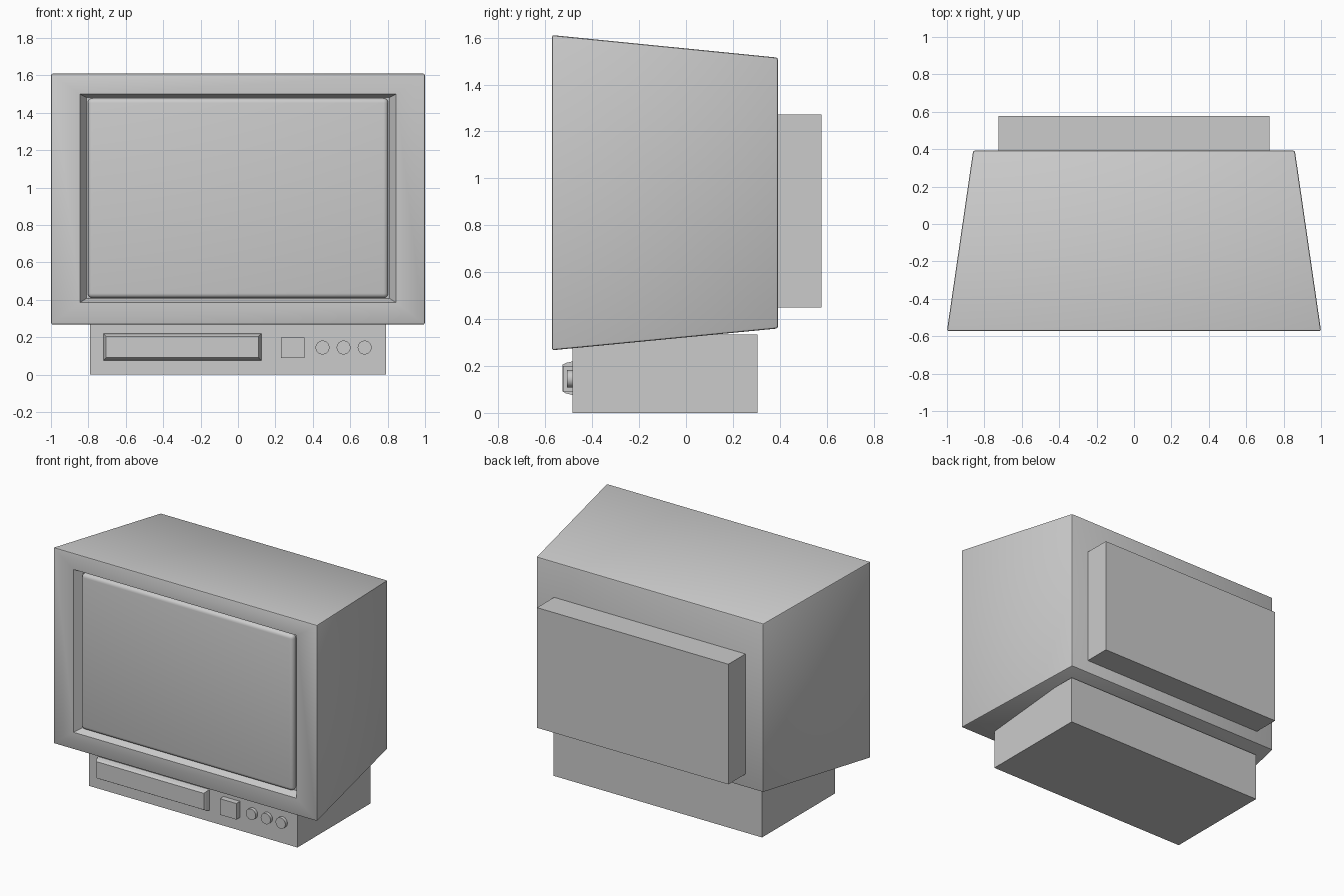
import bpy, bmesh, math

if "Cube" in bpy.data.objects:
    bpy.data.objects.remove(bpy.data.objects["Cube"])


def finish(bm, name, smooth=True):
    bmesh.ops.recalc_face_normals(bm, faces=bm.faces)
    mesh = bpy.data.meshes.new(name)
    bm.to_mesh(mesh)
    bm.free()
    ob = bpy.data.objects.new(name, mesh)
    bpy.context.collection.objects.link(ob)
    if smooth:
        bpy.ops.object.select_all(action='DESELECT')
        ob.select_set(True)
        bpy.context.view_layer.objects.active = ob
        bpy.ops.object.shade_smooth_by_angle(angle=math.radians(30))
    return ob


def loft(name, rings, bevel_rings=0, width=0.0, segments=2, edges_between=True):
    """Rectangular rings (x0, x1, y, z0, z1) joined in order, both ends capped."""
    bm = bmesh.new()
    loops = [[bm.verts.new(p) for p in ((x0, y, z0), (x1, y, z0), (x1, y, z1), (x0, y, z1))]
             for x0, x1, y, z0, z1 in rings]
    for a, b in zip(loops, loops[1:]):
        for i in range(4):
            j = (i + 1) % 4
            bm.faces.new((a[i], a[j], b[j], b[i]))
    bm.faces.new(loops[0])
    bm.faces.new(loops[-1])
    bmesh.ops.recalc_face_normals(bm, faces=bm.faces)
    if bevel_rings:
        # Round only the edges belonging to the first few rings
        chosen = {v for loop in loops[:bevel_rings] for v in loop}
        edges = [e for e in bm.edges if all(v in chosen for v in e.verts)]
        bmesh.ops.bevel(bm, geom=edges, offset=width, segments=segments,
                        profile=0.5, affect='EDGES')
    return finish(bm, name, bool(bevel_rings))


def box(name, x0, x1, y0, y1, z0, z1, **kw):
    return loft(name, [(x0, x1, y0, z0, z1), (x0, x1, y1, z0, z1)], **kw)


# Tapered cabinet with a sloped recess around the screen
loft("cabinet", [
    (-0.86, 0.86, 0.392, 0.36, 1.515),
    (-1.0, 1.0, -0.572, 0.267, 1.611),
    (-0.845, 0.845, -0.572, 0.385, 1.5),
    (-0.81, 0.81, -0.52, 0.408, 1.482),
], bevel_rings=2, width=0.009)

# Screen with softly rounded rim
box("screen", -0.803, 0.803, -0.555, -0.50, 0.41, 1.478,
    bevel_rings=2, width=0.025, segments=4)

# Rear housing and base
box("rear_housing", -0.725, 0.725, 0.38, 0.577, 0.45, 1.273)
box("base", -0.79, 0.79, -0.485, 0.305, 0.0, 0.335)

# Tape slot: thin surround and protruding chamfered flap
loft("tape_flap", [
    (-0.72, 0.125, -0.47, 0.077, 0.219),
    (-0.72, 0.125, -0.487, 0.077, 0.219),
    (-0.712, 0.117, -0.512, 0.083, 0.213),
    (-0.705, 0.11, -0.527, 0.092, 0.205),
])

# Square power button
box("power_button", 0.23, 0.355, -0.525, -0.475, 0.09, 0.2)

# Three round control buttons
for i in range(3):
    bpy.ops.mesh.primitive_cylinder_add(
        vertices=32, radius=0.037, depth=0.035,
        location=(0.452 + 0.1125 * i, -0.49, 0.145), rotation=(math.pi / 2, 0, 0))
    bpy.context.object.name = f"control_button_{i + 1}"
    bpy.ops.object.shade_smooth_by_angle(angle=math.radians(30))
